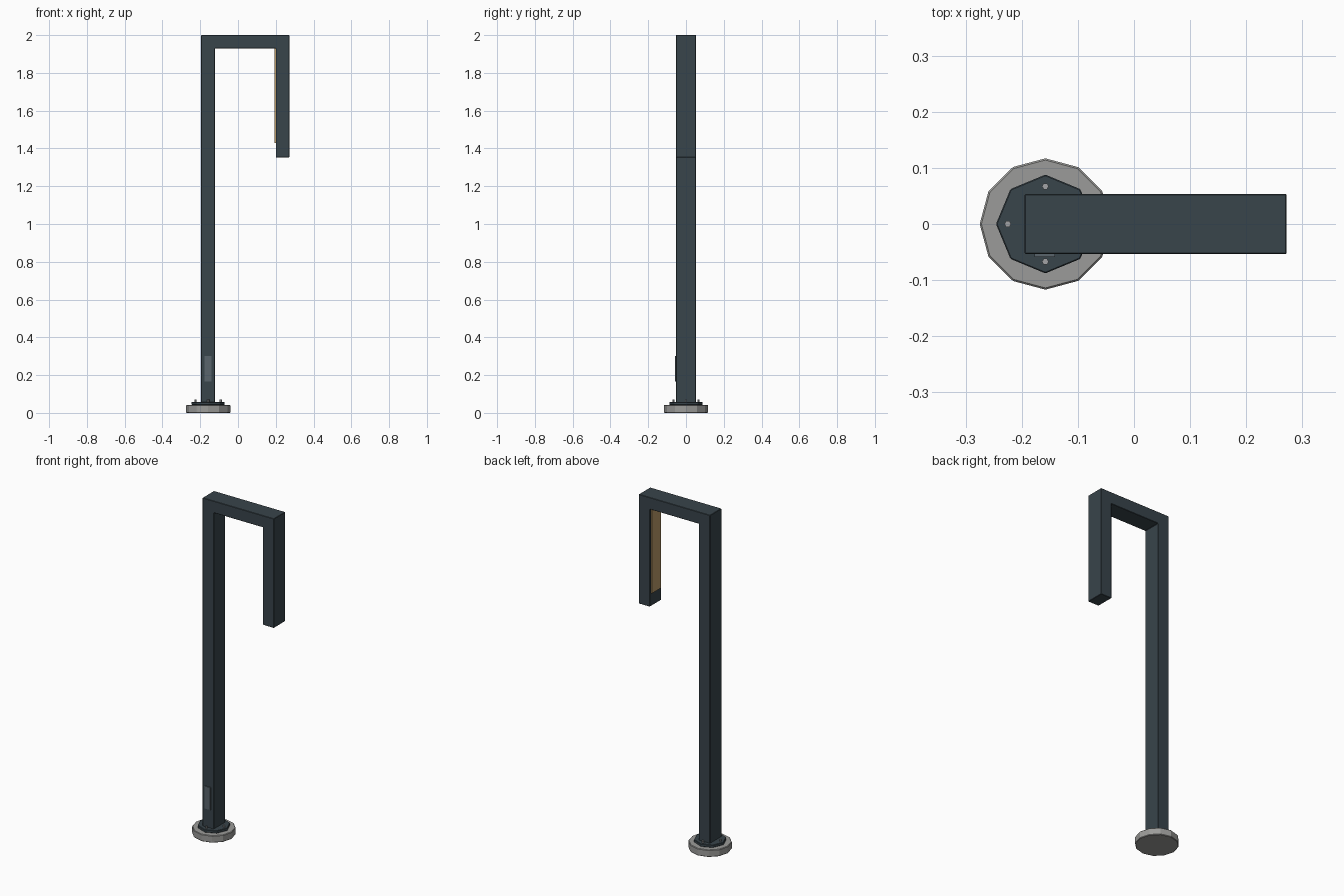
import bpy
import bmesh
from math import cos, sin, tau

if "Cube" in bpy.data.objects:
    bpy.data.objects.remove(bpy.data.objects["Cube"], do_unlink=True)


def material(name, r, g, b):
    m = bpy.data.materials.new(name)
    m.use_nodes = True
    m.diffuse_color = (r, g, b, 1)
    m.node_tree.nodes["Principled BSDF"].inputs["Base Color"].default_value = (r, g, b, 1)
    return m


slate = material("dark slate paint", 0.04, 0.058, 0.07)
concrete = material("concrete grey", 0.33, 0.33, 0.32)
panel = material("panel grey", 0.1, 0.13, 0.15)
steel = material("bolt steel", 0.36, 0.37, 0.38)
amber = material("warm light", 0.5, 0.33, 0.14)


def extrude(name, points, depth, mat, bevel=0.0):
    """Fill an outline of 3D points and push it along the depth vector."""
    bm = bmesh.new()
    face = bm.faces.new([bm.verts.new(p) for p in points])
    new = bmesh.ops.extrude_face_region(bm, geom=[face])["geom"]
    bmesh.ops.translate(bm, vec=depth, verts=[v for v in new if isinstance(v, bmesh.types.BMVert)])
    bmesh.ops.recalc_face_normals(bm, faces=bm.faces)
    mesh = bpy.data.meshes.new(name)
    bm.to_mesh(mesh)
    bm.free()
    mesh.materials.append(mat)
    obj = bpy.data.objects.new(name, mesh)
    bpy.context.collection.objects.link(obj)
    if bevel:
        mod = obj.modifiers.new("edge bevel", "BEVEL")
        mod.width = bevel
        mod.segments = 1
    return obj


def prism(name, sides, radius, x, y, z0, z1, mat, bevel=0.0):
    ring = [(x + radius * cos(tau * i / sides), y + radius * sin(tau * i / sides), z0)
            for i in range(sides)]
    return extrude(name, ring, (0, 0, z1 - z0), mat, bevel)


def box(name, x0, x1, y0, y1, z0, z1, mat):
    outline = [(x0, y0, z0), (x1, y0, z0), (x1, y1, z0), (x0, y1, z0)]
    return extrude(name, outline, (0, 0, z1 - z0), mat)


POST_X = -0.158
HALF_Y = 0.0535

# Footing and mounting flange
prism("footing", 12, 0.117, POST_X, 0, 0, 0.042, concrete, 0.003)
prism("mounting_flange", 8, 0.088, POST_X, 0, 0.042, 0.058, slate, 0.002)

# Four flange bolts
for i in range(4):
    a = tau * i / 4
    prism(f"flange_bolt_{i + 1}", 6, 0.006, POST_X + 0.067 * cos(a), 0.067 * sin(a),
          0.057, 0.07, steel)

# Post, top arm and hanging lamp head as one hooked profile
hook = [(-0.195, 0.055), (-0.122, 0.055), (-0.122, 1.93), (0.2, 1.93),
        (0.2, 1.353), (0.272, 1.353), (0.272, 2.0), (-0.195, 2.0)]
extrude("post_and_arm", [(x, -HALF_Y, z) for x, z in hook], (0, 2 * HALF_Y, 0), slate, 0.002)

# Light strip on the inner side of the lamp head
box("light_strip", 0.193, 0.201, -0.042, 0.042, 1.43, 1.93, amber)

# Service hatch on the front of the post
box("service_hatch", -0.177, -0.141, -0.059, -0.052, 0.167, 0.3, panel)
